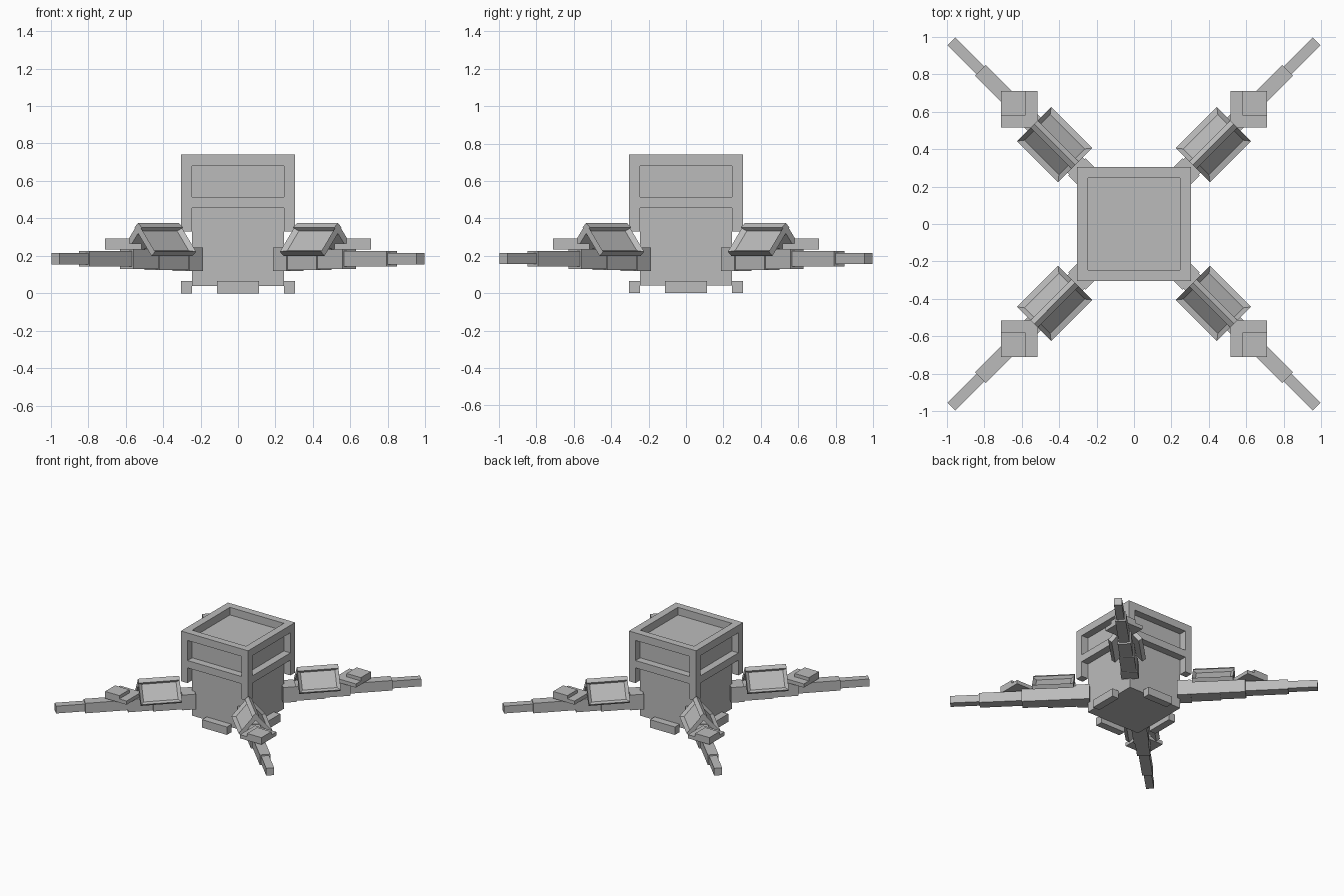
import bpy, bmesh, math
from mathutils import Matrix, Vector

if "Cube" in bpy.data.objects:
    bpy.data.objects.remove(bpy.data.objects["Cube"])

grey = bpy.data.materials.new("plain_grey")
grey.diffuse_color = (0.5, 0.5, 0.5, 1)
grey.use_nodes = True
grey.node_tree.nodes["Principled BSDF"].inputs["Base Color"].default_value = grey.diffuse_color


def add_object(name, bm):
    bmesh.ops.recalc_face_normals(bm, faces=bm.faces)
    mesh = bpy.data.meshes.new(name)
    bm.to_mesh(mesh)
    bm.free()
    mesh.materials.append(grey)
    obj = bpy.data.objects.new(name, mesh)
    bpy.context.collection.objects.link(obj)
    return obj


def add_box(bm, x, y, z, matrix=Matrix()):
    """Box from (min, max) ranges; returns its verts."""
    size = Matrix.Diagonal((x[1] - x[0], y[1] - y[0], z[1] - z[0], 1))
    centre = Matrix.Translation(((x[0] + x[1]) / 2, (y[0] + y[1]) / 2, (z[0] + z[1]) / 2))
    return bmesh.ops.create_cube(bm, size=1, matrix=matrix @ centre @ size)["verts"]


def box(name, x, y, z, matrix=Matrix()):
    bm = bmesh.new()
    add_box(bm, x, y, z, matrix)
    return add_object(name, bm)


OUT, INN, TOP = 0.305, 0.245, 0.742

# Inner body block
box("body_core", (-INN, INN), (-INN, INN), (0.04, 0.68))

# Outer frame: four posts, and two levels of rails
for i in range(4):
    turn = Matrix.Rotation(i * math.pi / 2, 4, "Z")
    box("corner_post", (INN, OUT), (INN, OUT), (0.33, TOP), turn)
    box("top_rail", (-INN, INN), (-OUT, -INN), (0.68, TOP), turn)
    box("middle_rail", (-INN, INN), (-OUT, -INN), (0.455, 0.515), turn)
    box("foot", (-0.113, 0.113), (-OUT, -INN), (0.0, 0.065), turn)

# Legs: (start, end, width, bottom, top) of each tapering segment
SEGMENTS = [
    ("leg_hinge", 0.33, 0.431, 0.13, 0.12, 0.245),
    ("upper_leg", 0.431, 0.65, 0.115, 0.125, 0.24),
    ("middle_leg", 0.65, 0.84, 0.10, 0.13, 0.235),
    ("lower_leg", 0.84, 1.16, 0.08, 0.143, 0.225),
    ("leg_tip", 1.16, 1.38, 0.06, 0.155, 0.215),
]


def armour_plate(name, side, turn):
    """Sloping framed plate on one side of the leg."""
    slope = math.radians(50)
    length = 0.20
    # local y runs down the slope, local z points out of the plate
    down = Vector((0, side * math.cos(slope), -math.sin(slope)))
    normal = Vector((0, side * math.sin(slope), math.cos(slope)))
    along = down.cross(normal)
    frame = Matrix((along, down, normal)).transposed().to_4x4()
    place = turn @ Matrix.Translation((0.60, 0, 0.375)) @ frame
    bm = bmesh.new()
    verts = add_box(bm, (-0.155, 0.155), (0, length), (-0.035, 0), place)
    bm.normal_update()
    outward = turn.to_3x3() @ normal
    face = max(bm.faces, key=lambda f: f.normal.dot(outward))
    bmesh.ops.inset_region(bm, faces=[face], thickness=0.035)
    bmesh.ops.translate(bm, verts=face.verts, vec=outward * -0.02)
    add_object(name, bm)


for i in range(4):
    quarter = Matrix.Rotation(i * math.pi / 2, 4, "Z")
    turn = quarter @ Matrix.Rotation(math.pi / 4, 4, "Z")
    for name, start, end, width, low, high in SEGMENTS:
        box(name, (start, end), (-width / 2, width / 2), (low, high), turn)
    for side in (-1, 1):
        armour_plate("leg_armour", side, turn)
    # Knee pad with a raised outer corner
    box("knee_pad", (0.515, 0.71), (0.515, 0.71), (0.235, 0.265), quarter)
    box("knee_pad_corner", (0.58, 0.71), (0.58, 0.71), (0.265, 0.292), quarter)
